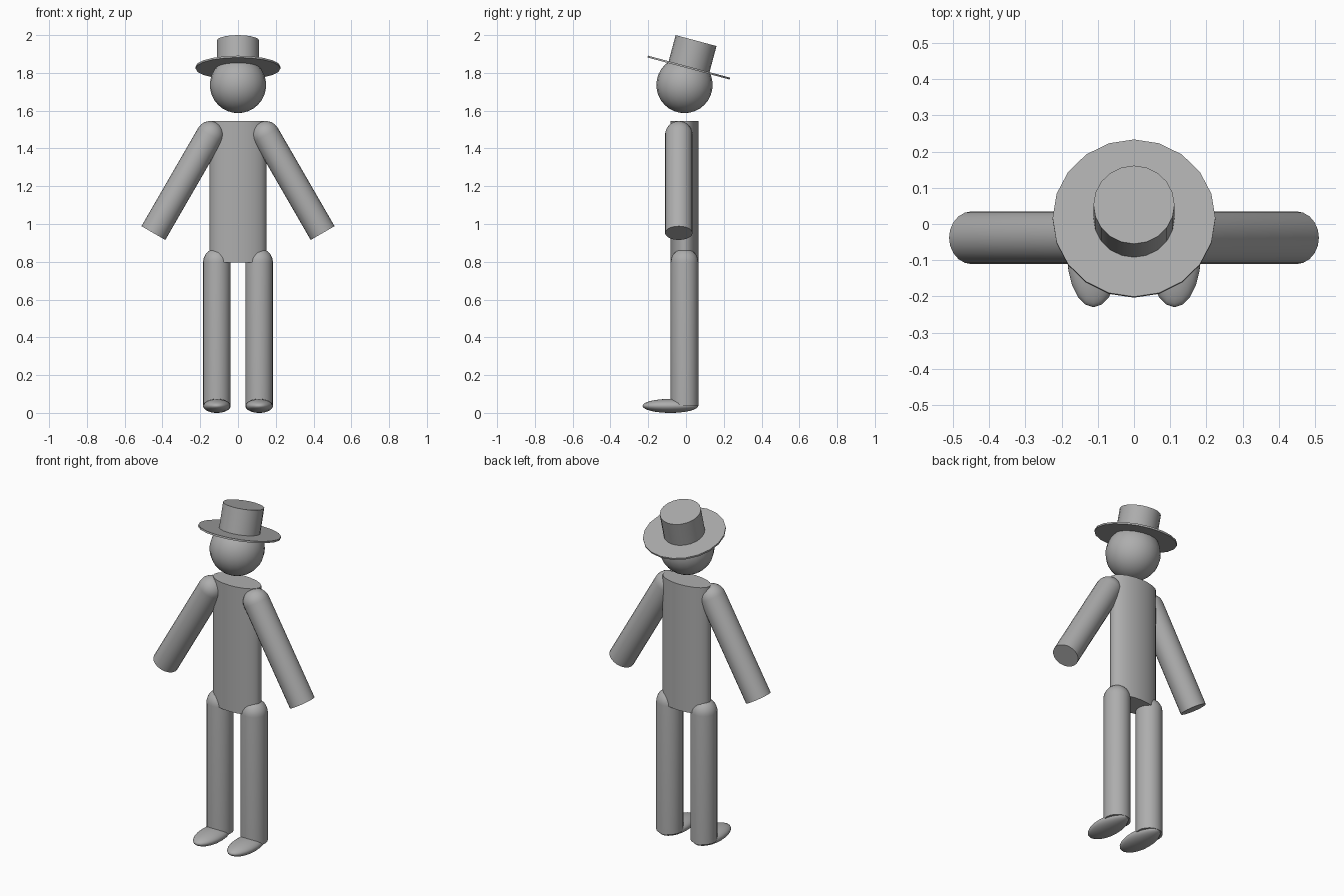
import bpy, bmesh
from math import radians, sin, cos, pi

if "Cube" in bpy.data.objects:
    bpy.data.objects.remove(bpy.data.objects["Cube"])

SIDES = 20          # sides of every round part
LIMB = 0.073        # limb radius
MID_Y = -0.008      # depth of the body axis

grey = bpy.data.materials.new("plain grey")
grey.diffuse_color = (0.42, 0.42, 0.42, 1)
grey.use_nodes = True
grey.node_tree.nodes["Principled BSDF"].inputs["Base Color"].default_value = grey.diffuse_color


def lathe(name, profile, loc, rot=(0, 0, 0), scale=(1, 1, 1)):
    """Turn a (radius, height) profile round the z axis."""
    bm = bmesh.new()
    rings = []
    for r, z in profile:
        if r < 1e-6:
            rings.append([bm.verts.new((0, 0, z))])
        else:
            rings.append([bm.verts.new((r * cos(2 * pi * i / SIDES),
                                        r * sin(2 * pi * i / SIDES), z))
                          for i in range(SIDES)])
    for low, high in zip(rings, rings[1:]):
        for i in range(SIDES):
            j = (i + 1) % SIDES
            if len(low) == 1:
                bm.faces.new((low[0], high[j], high[i]))
            elif len(high) == 1:
                bm.faces.new((low[i], low[j], high[0]))
            else:
                bm.faces.new((low[i], low[j], high[j], high[i]))
    # flat caps on open ends
    if len(rings[0]) > 1:
        bm.faces.new(rings[0][::-1])
    if len(rings[-1]) > 1:
        bm.faces.new(rings[-1])
    mesh = bpy.data.meshes.new(name)
    bm.to_mesh(mesh)
    bm.free()
    mesh.materials.append(grey)
    obj = bpy.data.objects.new(name, mesh)
    obj.location, obj.rotation_euler, obj.scale = loc, rot, scale
    bpy.context.collection.objects.link(obj)
    bpy.ops.object.select_all(action='DESELECT')
    obj.select_set(True)
    bpy.context.view_layer.objects.active = obj
    bpy.ops.object.shade_smooth_by_angle(angle=radians(35))
    return obj


def arc(radius, start, end, steps, height=0.0):
    """Profile points along an arc, angles in degrees above the horizontal."""
    pts = []
    for i in range(steps + 1):
        a = radians(start + (end - start) * i / steps)
        pts.append((radius * cos(a), height + radius * sin(a)))
    return pts


def limb(length):
    """Flat-ended cylinder with a rounded top joint."""
    return [(LIMB, 0)] + arc(LIMB, 0, 90, 8, length)


ball = arc(1, -90, 90, 16)

# Torso: flattened cylinder
lathe("torso", [(1, 0), (1, 0.748)], (0, MID_Y, 0.797), scale=(0.15, LIMB, 1))

# Head
lathe("head", ball, (0, MID_Y, 1.736), scale=(0.149,) * 3)

# Hat, tipped backwards
tilt = (radians(-15), 0, 0)
hat_at = (0, 0.015, 1.828)
lathe("hat_brim", [(0.225, -0.005), (0.225, 0.005)], hat_at, tilt)
lathe("hat_crown", [(0.112, 0), (0.112, 0.148)], hat_at, tilt)

# Arms, legs and feet on both sides
for side, s in (("left", 1), ("right", -1)):
    lathe(side + "_arm", limb(0.6), (s * 0.448, -0.038, 0.952),
          (0, radians(-30 * s), 0))
    lathe(side + "_leg", limb(0.76), (s * 0.112, MID_Y, 0.037))
    lathe(side + "_foot", ball, (s * 0.112, -0.083, 0.037),
          scale=(LIMB, 0.147, 0.037))
